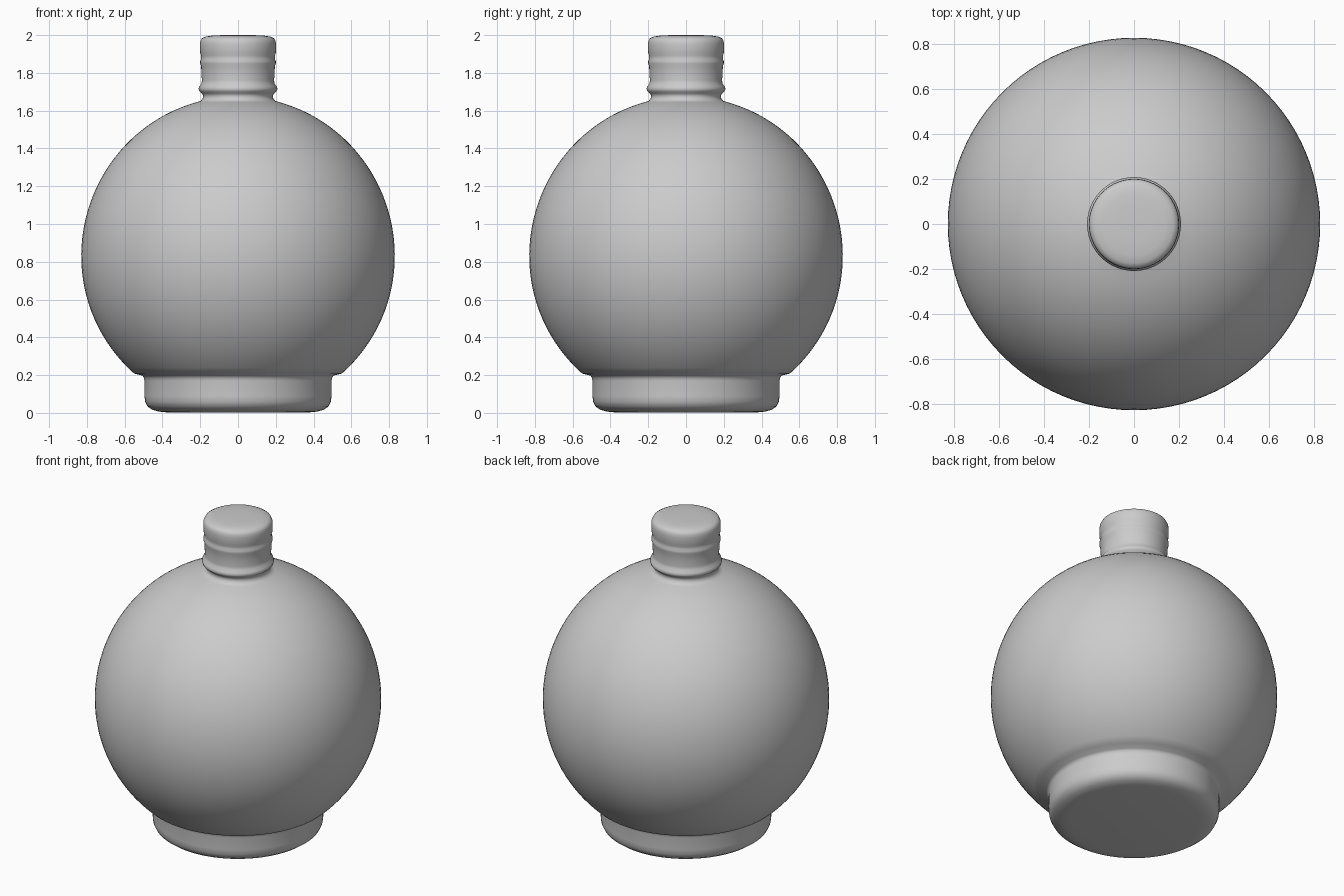
import bpy, bmesh, math

if "Cube" in bpy.data.objects:
    bpy.data.objects.remove(bpy.data.objects["Cube"])

SEGMENTS = 96


def lathe(name, profile):
    """Spin an (r, z) profile around the z axis."""
    bm = bmesh.new()
    rings = []
    for r, z in profile:
        if r == 0:
            rings.append([bm.verts.new((0, 0, z))] * SEGMENTS)
        else:
            rings.append([bm.verts.new((r * math.cos(math.tau * i / SEGMENTS),
                                        r * math.sin(math.tau * i / SEGMENTS), z))
                          for i in range(SEGMENTS)])
    for a, b in zip(rings, rings[1:]):
        for i in range(SEGMENTS):
            j = (i + 1) % SEGMENTS
            quad = [a[i], a[j], b[j], b[i]]
            bm.faces.new(list(dict.fromkeys(quad)))
    bmesh.ops.recalc_face_normals(bm, faces=bm.faces)
    mesh = bpy.data.meshes.new(name)
    bm.to_mesh(mesh)
    bm.free()
    obj = bpy.data.objects.new(name, mesh)
    bpy.context.collection.objects.link(obj)
    bpy.context.view_layer.objects.active = obj
    obj.select_set(True)
    bpy.ops.object.shade_smooth_by_angle(angle=math.radians(50))
    return obj


# Foot with rounded lower rim
foot = [(0, 0.003), (0.38, 0.003), (0.42, 0.007), (0.455, 0.017), (0.48, 0.035),
        (0.492, 0.06), (0.495, 0.09), (0.495, 0.17), (0.498, 0.185), (0.507, 0.198)]

# Globe body, slightly taller above the equator
body = []
for k in range(41):
    t = math.radians(-48.5 + k * (75 + 48.5) / 40)
    height = 0.83 if t < 0 else 0.845
    body.append((0.83 * math.cos(t), 0.83 + height * math.sin(t)))

# Neck with collar bead and grooved cap
neck = [(0.197, 1.652), (0.187, 1.665), (0.184, 1.68), (0.192, 1.692),
        (0.205, 1.703), (0.209, 1.715), (0.205, 1.728), (0.194, 1.742), (0.191, 1.76),
        (0.194, 1.80), (0.195, 1.835), (0.200, 1.85), (0.200, 1.862), (0.195, 1.875),
        (0.195, 1.89), (0.200, 1.905), (0.201, 1.95), (0.199, 1.968), (0.192, 1.982),
        (0.175, 1.991), (0.14, 1.997), (0.08, 2.0), (0, 2.0)]

lathe("bottle", foot + [p for p in body if p[1] > 0.205] + neck)
